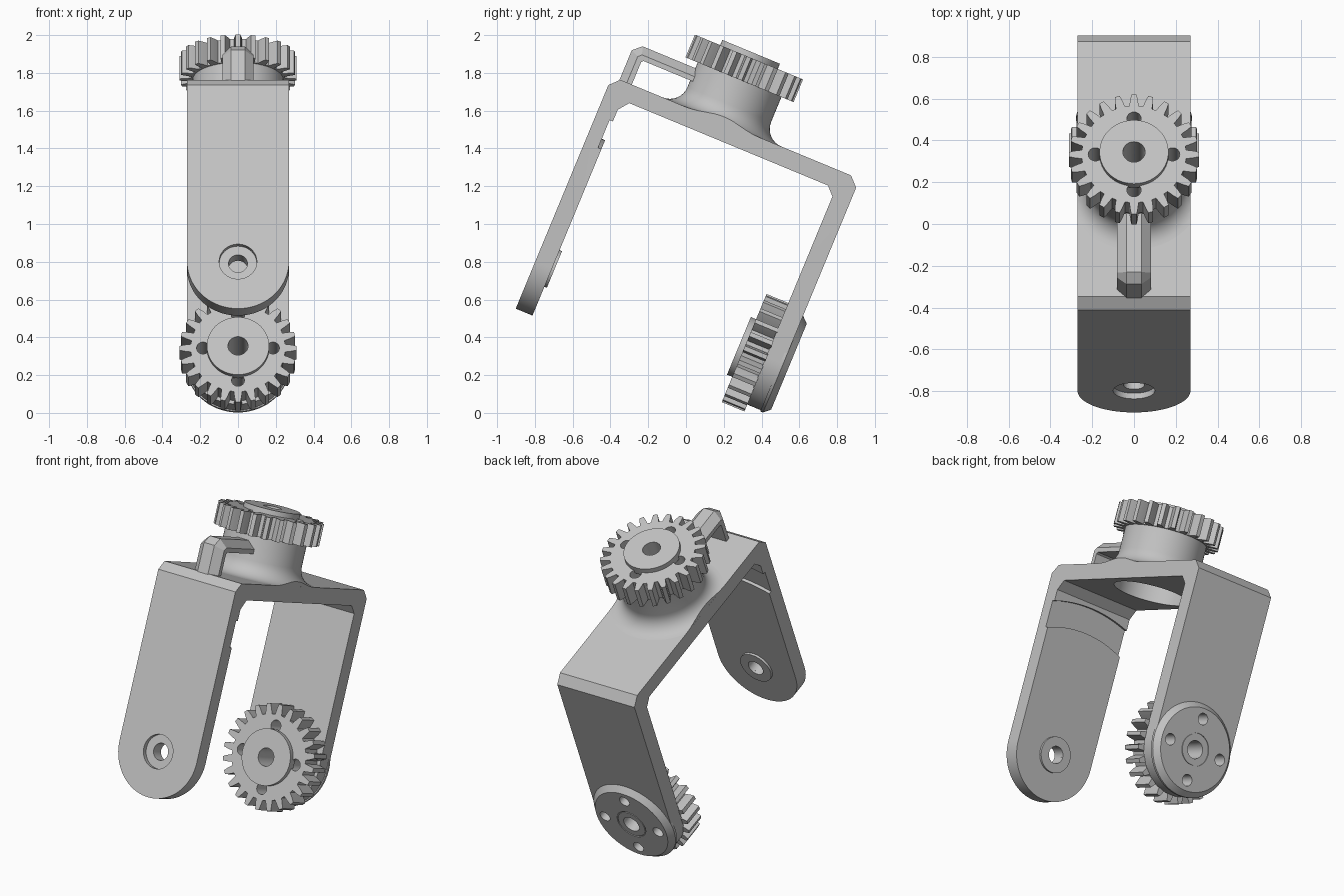
import bpy, bmesh
from math import sin, cos, pi, radians
from mathutils import Matrix

cube = bpy.data.objects.get("Cube")
if cube:
    bpy.data.objects.remove(cube)

# One grey plastic for everything
grey = bpy.data.materials.new("light grey plastic")
grey.use_nodes = True
COLOUR = (0.54, 0.54, 0.54, 1)
grey.diffuse_color = COLOUR
grey.node_tree.nodes["Principled BSDF"].inputs["Base Color"].default_value = COLOUR

TILT = radians(-22.5)     # the whole bracket leans forward
HALF = 0.27               # half width of the bracket
PIVOT = 0.435             # height of the lower axle
HUB_Y = -0.413            # position of the upper axle
parts = []


def finish(bm, name, matrix=Matrix(), keep=True):
    bmesh.ops.remove_doubles(bm, verts=bm.verts, dist=1e-5)
    bmesh.ops.recalc_face_normals(bm, faces=bm.faces)
    bm.transform(matrix)
    mesh = bpy.data.meshes.new(name)
    bm.to_mesh(mesh)
    bm.free()
    mesh.materials.append(grey)
    ob = bpy.data.objects.new(name, mesh)
    bpy.context.collection.objects.link(ob)
    if keep:
        parts.append(ob)
    else:
        ob.hide_render = True
    return ob


def prism(name, outline, depth, matrix=Matrix(), keep=True):
    """Extrude an outline from z = 0 to z = depth."""
    bm = bmesh.new()
    face = bm.faces.new([bm.verts.new((x, y, 0)) for x, y in outline])
    ext = bmesh.ops.extrude_face_region(bm, geom=[face])
    top = [v for v in ext["geom"] if isinstance(v, bmesh.types.BMVert)]
    bmesh.ops.translate(bm, verts=top, vec=(0, 0, depth))
    return finish(bm, name, matrix, keep)


def lathe(name, profile, matrix=Matrix(), keep=True, seg=64):
    """Turn a closed (radius, height) profile around z."""
    bm = bmesh.new()
    verts = [bm.verts.new((r, 0, h)) for r, h in profile]
    edges = [bm.edges.new((verts[i - 1], v)) for i, v in enumerate(verts)
             if profile[i - 1][0] + profile[i][0] > 0]
    bmesh.ops.spin(bm, geom=verts + edges, cent=(0, 0, 0), axis=(0, 0, 1),
                   angle=2 * pi, steps=seg)
    return finish(bm, name, matrix, keep)


def rod(radius, low, high, matrix=Matrix()):
    return lathe("cutter", [(0, low), (radius, low), (radius, high), (0, high)],
                 matrix, False, 32 if radius < 0.15 else 64)


def boolean(targets, cutter, operation="DIFFERENCE"):
    for ob in targets:
        mod = ob.modifiers.new("cut", "BOOLEAN")
        mod.operation, mod.object, mod.solver = operation, cutter, "EXACT"
        bpy.context.view_layer.objects.active = ob
        bpy.ops.object.modifier_apply(modifier=mod.name)


def drop(*cutters):
    for c in cutters:
        bpy.data.objects.remove(c)


# Axes: up through the hub, and forward or back through the lower pivot
UP = Matrix.Translation((0, HUB_Y, 0))
BACK = Matrix.Translation((0, 0, PIVOT)) @ Matrix.Rotation(-pi / 2, 4, "X")
FORWARD = Matrix.Translation((0, 0, PIVOT)) @ Matrix.Rotation(pi / 2, 4, "X")

# U-shaped bracket, drawn from the side and extruded across its width
side = [(-1.044, 0.1), (-1.044, 1.446), (-0.996, 1.496), (0.326, 1.496),
        (0.376, 1.446), (0.376, 0.1), (0.278, 0.1), (0.278, 1.355),
        (0.234, 1.4), (-0.905, 1.4), (-0.948, 1.345), (-0.948, 0.1)]
to_side = Matrix(((0, 0, 1, -HALF), (1, 0, 0, 0), (0, 1, 0, 0), (0, 0, 0, 1)))
bracket = prism("bracket", side, 2 * HALF, to_side)

# Round the leg ends
arch = [(HALF * 1.01, 1.7), (-HALF * 1.01, 1.7)]
arch += [(-HALF * cos(pi * i / 40), PIVOT - HALF * sin(pi * i / 40)) for i in range(41)]
to_front = Matrix(((1, 0, 0, 0), (0, 0, 1, -1.5), (0, 1, 0, 0), (0, 0, 0, 1)))
ends = prism("cutter", arch, 3, to_front, False)
boolean([bracket], ends, "INTERSECT")

# Front leg: countersunk axle hole, inner boss and curved clearance groove
bore = rod(0.05, -1.2, -0.8, BACK)
sink = rod(0.1, -1.2, -1.015, BACK)
groove = lathe("cutter", [(0.735, -0.967), (0.885, -0.967), (0.885, -0.9),
                          (0.735, -0.9)], BACK, False, 128)
for c in (bore, sink, groove):
    boolean([bracket], c)
lathe("axle_boss", [(0.05, -0.955), (0.105, -0.955), (0.105, -0.934),
                    (0.05, -0.934)], BACK)

# Flared hub on the bracket top, trimmed to the bracket width
flare = [(0.34 - 0.1 * sin(a), 1.596 - 0.1 * cos(a))
         for a in (pi / 2 * i / 8 for i in range(9))]
hub = lathe("hub", [(0, 1.47), (0.34, 1.47)] + flare + [(0.24, 1.745), (0, 1.745)], UP)
w = HALF - 0.0003
trim = prism("cutter", [(-w, -1), (w, -1), (w, 1), (-w, 1)], 3, keep=False)
boolean([hub], trim, "INTERSECT")
pocket = rod(0.22, 1.3, 1.55, UP)
boolean([bracket, hub], pocket)

# Chamfered plate on the outside of the back leg
plate = lathe("pivot_plate", [(0, 0.36), (0.277, 0.36), (0.277, 0.376),
                              (0.246, 0.41), (0, 0.41)], BACK)
seam = lathe("cutter", [(0.091, 0.405), (0.097, 0.405), (0.097, 0.43),
                        (0.091, 0.43)], BACK, False)
boolean([plate], seam)
drop(bore, sink, groove, ends, trim, pocket, seam)


# Gears with a raised centre disc
def gear(name, matrix, teeth=24, root=0.25, tip=0.31, thick=0.13):
    pitch = 2 * pi / teeth
    steps = [(-0.34, root), (-0.24, 0.285), (-0.15, tip),
             (0.15, tip), (0.24, 0.285), (0.34, root)]
    outline = [(r * cos((i + f) * pitch), r * sin((i + f) * pitch))
               for i in range(teeth) for f, r in steps]
    wheel = prism(name, outline, thick, matrix)
    disc = lathe(name + "_disc", [(0, thick - 0.02), (0.165, thick - 0.02),
                                  (0.165, thick + 0.03), (0, thick + 0.03)], matrix)
    return wheel, disc


top_wheel, top_disc = gear("upper_gear", UP @ Matrix.Translation((0, 0, 1.738)))
low_wheel, low_disc = gear("lower_gear", FORWARD @ Matrix.Translation((0, 0, -0.283)))


# Axle bore and four screw holes through each gear and its mount
def drill(matrix, low, high, wheel, disc, mounts):
    centre = rod(0.053, low, high, matrix)
    boolean([wheel, disc] + mounts, centre)
    drop(centre)
    for i in range(4):
        spot = Matrix.Translation((0.185 * cos(i * pi / 2), 0.185 * sin(i * pi / 2), 0))
        screw = rod(0.034, low, high, matrix @ spot)
        boolean([wheel] + mounts, screw)
        drop(screw)


drill(UP, 1.5, 2.0, top_wheel, top_disc, [hub])
drill(BACK, 0.0, 0.5, low_wheel, low_disc, [bracket, plate])

# Hooked stop arm from the bracket front to the hub, with bevelled outer edges
outer = [(-1.0, 1.48), (-1.0, 1.664), (-0.955, 1.705), (-0.6, 1.705)]
middle = [(-0.958, 1.48), (-0.958, 1.645), (-0.94, 1.662), (-0.6, 1.662)]
inner = [(-0.93, 1.48), (-0.93, 1.625), (-0.92, 1.635), (-0.6, 1.635)]
bm = bmesh.new()
rings = []
for o, m, n in zip(outer, middle, inner):
    corners = [(-0.036, o), (0.036, o), (0.082, m), (0.082, n), (-0.082, n), (-0.082, m)]
    rings.append([bm.verts.new((x, *p)) for x, p in corners])
for a, b in zip(rings, rings[1:]):
    for i in range(6):
        bm.faces.new((a[i - 1], a[i], b[i], b[i - 1]))
bm.faces.new(rings[0])
bm.faces.new(rings[-1])
finish(bm, "stop_arm")

# Tilt everything and smooth the round surfaces
bpy.ops.object.select_all(action="DESELECT")
for ob in parts:
    ob.rotation_euler.x = TILT
    ob.select_set(True)
bpy.context.view_layer.objects.active = bracket
bpy.ops.object.shade_smooth_by_angle(angle=radians(28))
